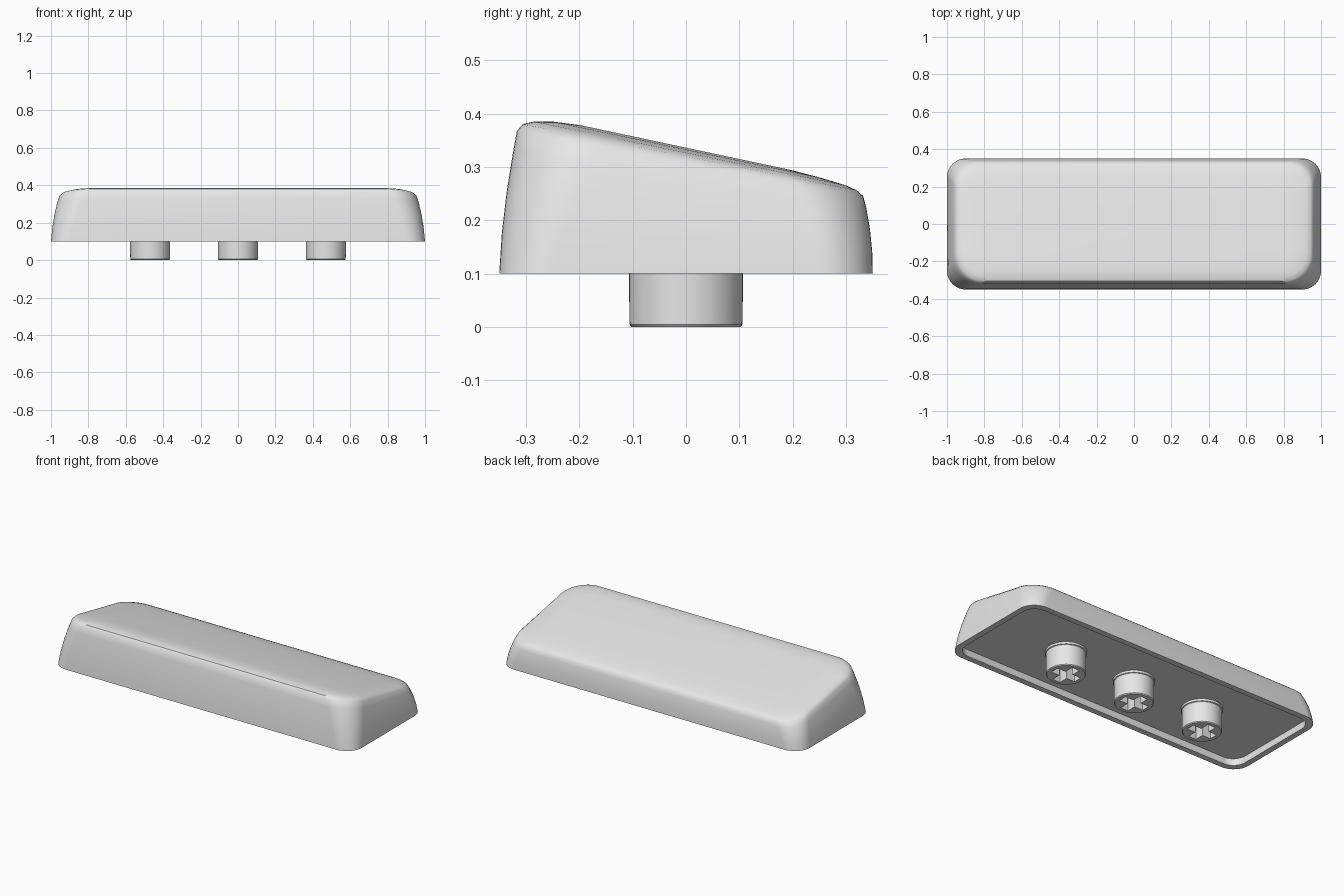
import bpy, bmesh
from math import sin, cos, pi

if "Cube" in bpy.data.objects:
    bpy.data.objects.remove(bpy.data.objects["Cube"], do_unlink=True)

grey = bpy.data.materials.new("light grey plastic")
grey.use_nodes = True
grey.diffuse_color = (0.8, 0.8, 0.8, 1)
grey.node_tree.nodes["Principled BSDF"].inputs["Base Color"].default_value = (0.8, 0.8, 0.8, 1)


def loft(name, rings):
    """Skin a stack of equal-length rings and cap both ends."""
    bm = bmesh.new()
    loops = [[bm.verts.new(p) for p in ring] for ring in rings]
    n = len(loops[0])
    for a, b in zip(loops, loops[1:]):
        for i in range(n):
            j = (i + 1) % n
            bm.faces.new((a[i], a[j], b[j], b[i]))
    bm.faces.new(loops[0])
    bm.faces.new(loops[-1])
    bmesh.ops.recalc_face_normals(bm, faces=bm.faces)
    mesh = bpy.data.meshes.new(name)
    bm.to_mesh(mesh)
    bm.free()
    mesh.materials.append(grey)
    obj = bpy.data.objects.new(name, mesh)
    bpy.context.collection.objects.link(obj)
    return obj


def select_only(obj):
    bpy.ops.object.select_all(action='DESELECT')
    obj.select_set(True)
    bpy.context.view_layer.objects.active = obj


def smooth(obj, angle):
    select_only(obj)
    bpy.ops.object.shade_smooth_by_angle(angle=angle)


def rounded_rect(hx, front, back, r_front, r_back, height, steps=12):
    """Rounded rectangle whose z follows the height function of y."""
    pts = []
    corners = ((1, back, -1, r_back), (-1, back, -1, r_back),
               (-1, front, 1, r_front), (1, front, 1, r_front))
    for k, (sx, y_edge, inward, r) in enumerate(corners):
        cx, cy = sx * (hx - r), y_edge + inward * r
        for i in range(steps + 1):
            a = pi / 2 * (k + i / steps)
            y = cy + r * sin(a)
            pts.append((cx + r * cos(a), y, height(y)))
    return pts


# Shell: sloped top, curved walls, shallow recess underneath
BASE, FLOOR = 0.10, 0.14


def level(s):
    return lambda y: BASE + s * (0.336 - 0.213 * y - BASE)


rings = [rounded_rect(0.965, -0.315, 0.315, 0.08, 0.08, lambda y: FLOOR),
         rounded_rect(0.965, -0.315, 0.315, 0.08, 0.08, lambda y: BASE)]
# share of height, half width, front y, back y, front and back corner radius
for s, hx, front, back, rf, rb in (
        (0, 1.0, -0.35, 0.35, 0.10, 0.10),
        (0.25, 0.993, -0.345, 0.349, 0.115, 0.105),
        (0.5, 0.982, -0.336, 0.345, 0.13, 0.11),
        (0.75, 0.967, -0.324, 0.338, 0.145, 0.12),
        (0.88, 0.956, -0.317, 0.332, 0.15, 0.125),
        (0.93, 0.945, -0.306, 0.32, 0.15, 0.125),
        (0.96, 0.92, -0.285, 0.30, 0.14, 0.12),
        (0.985, 0.88, -0.25, 0.255, 0.12, 0.10),
        (1, 0.83, -0.2, 0.2, 0.08, 0.07)):
    rings.append(rounded_rect(hx, front, back, rf, rb, level(s)))
smooth(loft("keycap_shell", rings), 0.6)


# Stems: round posts with a collar and a cross-shaped socket
def circle(x, r, z, n=48):
    return [(x + r * cos(2 * pi * i / n), r * sin(2 * pi * i / n), z) for i in range(n)]


def cross(x, length, width, z):
    l, w = length / 2, width / 2
    quarter = [(l, -w), (l, w), (w, w)]
    pts = []
    for _ in range(4):
        pts += [(x + px, py, z) for px, py in quarter]
        quarter = [(-py, px) for px, py in quarter]
    return pts


for side, x in (("right", -0.47), ("middle", 0), ("left", 0.47)):
    stem = loft(side + "_stem", [circle(x, r, z) for r, z in (
        (0.102, 0), (0.106, 0.005), (0.107, 0.125), (0.112, 0.127), (0.112, 0.15))])
    cutter = loft("socket_cutter", [cross(x, 0.16, 0.05, z) for z in (-0.02, 0.135)])
    cutter.hide_render = True
    cut = stem.modifiers.new("socket", 'BOOLEAN')
    cut.operation = 'DIFFERENCE'
    cut.solver = 'EXACT'
    cut.object = cutter
    select_only(stem)
    bpy.ops.object.modifier_apply(modifier=cut.name)
    bpy.data.objects.remove(cutter, do_unlink=True)
    smooth(stem, 0.6)
